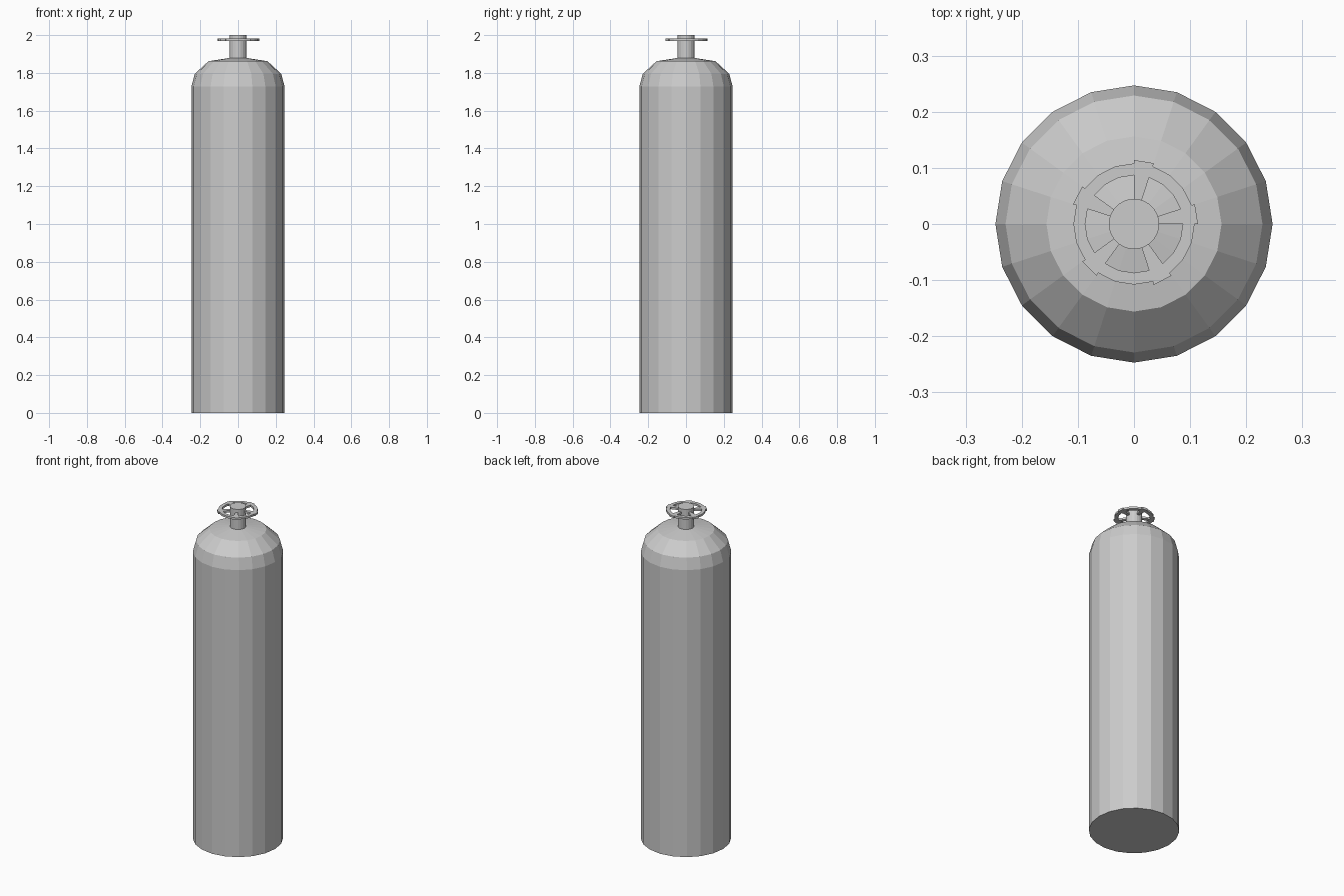
import bpy, bmesh
from math import cos, sin, tau

if "Cube" in bpy.data.objects:
    bpy.data.objects.remove(bpy.data.objects["Cube"])

SIDES = 20


def pt(r, i, z):
    a = tau * (i % SIDES) / SIDES
    return (r * cos(a), r * sin(a), z)


def finish(bm, name):
    bmesh.ops.recalc_face_normals(bm, faces=bm.faces[:])
    mesh = bpy.data.meshes.new(name)
    bm.to_mesh(mesh)
    bm.free()
    obj = bpy.data.objects.new(name, mesh)
    bpy.context.collection.objects.link(obj)
    return obj


def lathe(name, profile):
    bm = bmesh.new()
    rings = [[bm.verts.new(pt(r, i, z)) for i in range(SIDES)] for r, z in profile]
    for lo, hi in zip(rings, rings[1:]):
        for i in range(SIDES):
            j = (i + 1) % SIDES
            bm.faces.new((lo[i], lo[j], hi[j], hi[i]))
    bm.faces.new(rings[0][::-1])
    bm.faces.new(rings[-1])
    return finish(bm, name)


# Cylinder body with stepped shoulder, and valve stem in one revolved profile
lathe("gas_cylinder", [(0.247, 0), (0.247, 1.728), (0.229, 1.795), (0.156, 1.862),
                       (0.045, 1.879), (0.045, 2.0)])

# Hand wheel: rim, with a spoke and an outer grip on every fourth segment
bm = bmesh.new()
Z0, Z1 = 1.969, 1.981


def sector(r0, r1, i):
    bm.faces.new([bm.verts.new(p) for p in
                  (pt(r0, i, Z0), pt(r1, i, Z0), pt(r1, i + 1, Z0), pt(r0, i + 1, Z0))])


for i in range(SIDES):
    sector(0.087, 0.108, i)
    if i % 4 == 0:
        sector(0.045, 0.087, i)
        sector(0.108, 0.114, i)
bmesh.ops.remove_doubles(bm, verts=bm.verts[:], dist=0.0005)
ext = bmesh.ops.extrude_face_region(bm, geom=bm.faces[:], use_keep_orig=True)
top = [e for e in ext["geom"] if isinstance(e, bmesh.types.BMVert)]
bmesh.ops.translate(bm, verts=top, vec=(0, 0, Z1 - Z0))
finish(bm, "valve_hand_wheel")
